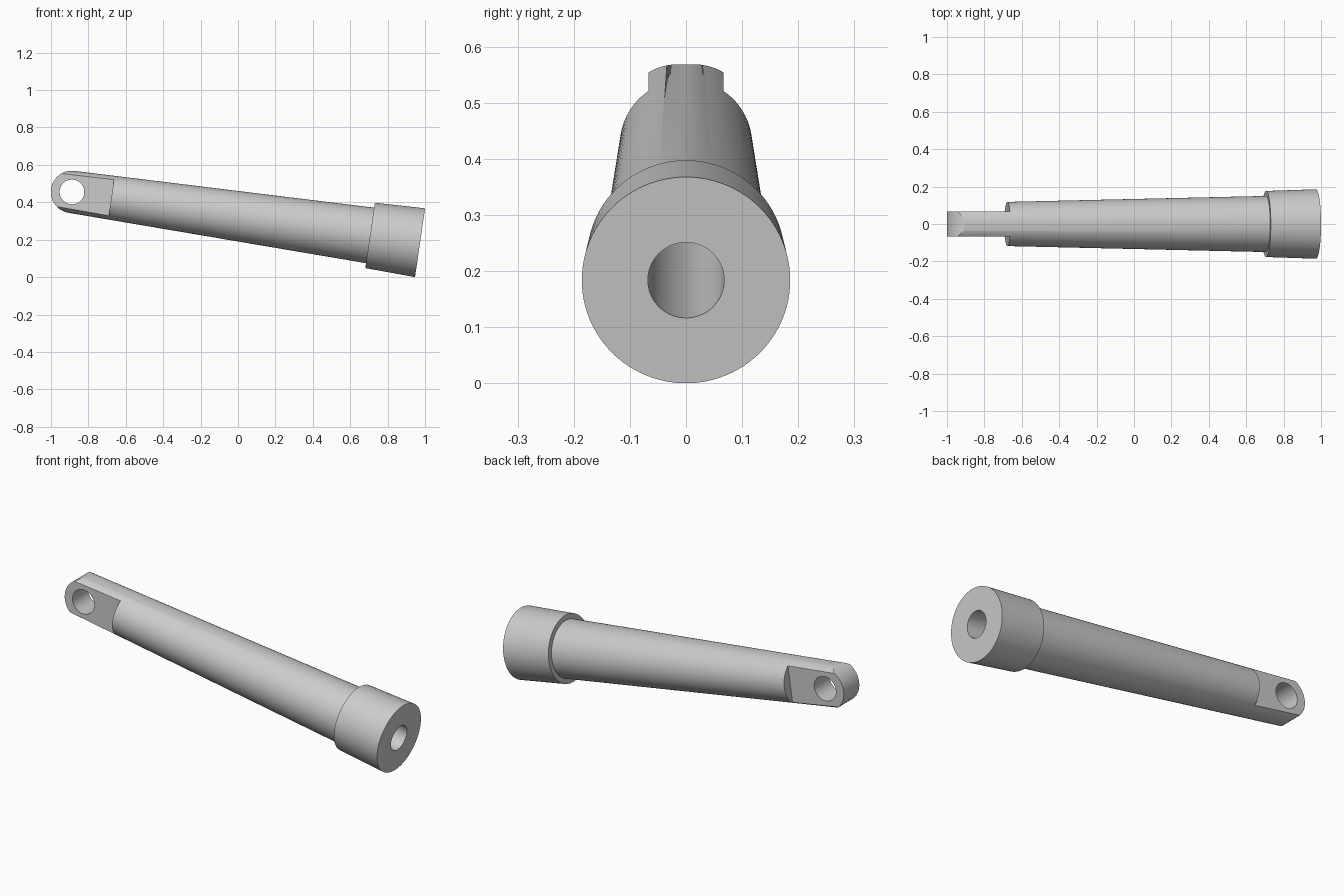
import bpy, bmesh, math
from mathutils import Matrix, Vector

cube = bpy.data.objects.get("Cube")
if cube:
    bpy.data.objects.remove(cube, do_unlink=True)

# Overall layout: local x runs along the arm, with the origin at the pin hole
LENGTH, COLLAR, SHOULDER = 1.881, 0.27, 0.213
TIP_R, PIN_R, BORE_R, TANG_HALF = 0.113, 0.066, 0.068, 0.067
PLACE = Matrix.Translation((-0.888, 0, 0.4555)) @ Matrix.Rotation(math.radians(8.3), 4, 'Y')

steel = bpy.data.materials.new("light grey")
steel.use_nodes = True
grey = (0.6, 0.6, 0.6, 1)
steel.diffuse_color = grey
steel.node_tree.nodes["Principled BSDF"].inputs["Base Color"].default_value = grey


def add_object(name, bm):
    bmesh.ops.recalc_face_normals(bm, faces=bm.faces)
    mesh = bpy.data.meshes.new(name)
    bm.to_mesh(mesh)
    bm.free()
    obj = bpy.data.objects.new(name, mesh)
    obj.matrix_world = PLACE
    mesh.materials.append(steel)
    bpy.context.collection.objects.link(obj)
    return obj


def lathe(name, profile, steps=96):
    """Turn an (x, radius) profile around the local x axis."""
    bm = bmesh.new()
    verts = [bm.verts.new((x, 0, r)) for x, r in profile]
    edges = [bm.edges.new(pair) for pair in zip(verts, verts[1:])]
    bmesh.ops.spin(bm, geom=verts + edges, cent=(0, 0, 0), axis=(1, 0, 0),
                   angle=math.tau, steps=steps)
    bmesh.ops.remove_doubles(bm, verts=bm.verts, dist=1e-5)
    return add_object(name, bm)


def prism(name, outline, y0, y1):
    """Extrude an (x, z) outline from y0 to y1."""
    bm = bmesh.new()
    face = bm.faces.new([bm.verts.new((x, y0, z)) for x, z in outline])
    moved = bmesh.ops.extrude_face_region(bm, geom=[face])["geom"]
    bmesh.ops.translate(bm, vec=Vector((0, y1 - y0, 0)),
                        verts=[v for v in moved if isinstance(v, bmesh.types.BMVert)])
    return add_object(name, bm)


def arc(radius, start, end, count):
    return [(radius * math.cos(a), radius * math.sin(a))
            for a in (start + (end - start) * i / count for i in range(count + 1))]


# Tapered arm with stepped collar and deep blind bore
arm = lathe("tapered_arm", [
    (-0.14, 0), (-0.14, 0.110), (LENGTH - COLLAR, 0.150),
    (LENGTH - COLLAR, 0.1765), (LENGTH, 0.1857),
    (LENGTH, BORE_R), (0.6, BORE_R), (0.6, 0)])

# Cutters: rounded tip envelope, two tang flats and the pin hole
envelope = arc(TIP_R, math.pi / 2, math.pi * 1.5, 48)
envelope += [(0.03, -0.3), (2.2, -0.3), (2.2, 0.3), (0.03, 0.3)]
flat = [(-0.3, -0.3), (SHOULDER, -0.3), (SHOULDER, 0.3), (-0.3, 0.3)]
cutters = [
    (prism("tip_envelope", envelope, -0.4, 0.4), 'INTERSECT'),
    (prism("front_flat_cutter", flat, -0.4, -TANG_HALF), 'DIFFERENCE'),
    (prism("back_flat_cutter", flat, TANG_HALF, 0.4), 'DIFFERENCE'),
    (prism("pin_hole_cutter", arc(PIN_R, 0, math.tau, 64)[:-1], -0.4, 0.4), 'DIFFERENCE'),
]
bpy.context.view_layer.update()
bpy.ops.object.select_all(action='DESELECT')
arm.select_set(True)
bpy.context.view_layer.objects.active = arm
for cutter, operation in cutters:
    cutter.hide_render = True
    mod = arm.modifiers.new(cutter.name, 'BOOLEAN')
    mod.operation, mod.object, mod.solver = operation, cutter, 'EXACT'
    bpy.ops.object.modifier_apply(modifier=mod.name)
    bpy.data.objects.remove(cutter, do_unlink=True)

bpy.ops.object.shade_smooth_by_angle(angle=math.radians(25))
